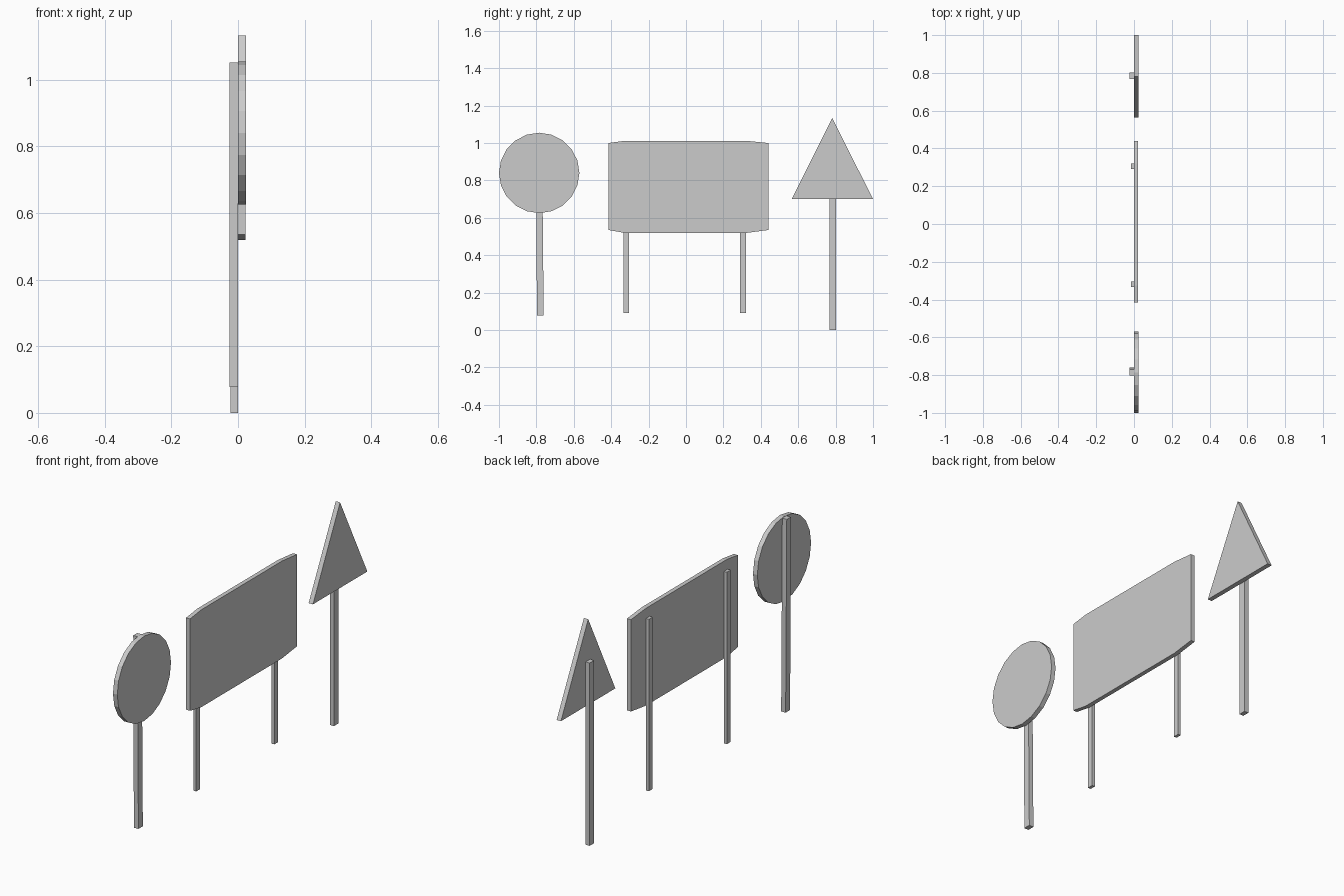
import bpy, bmesh
from math import cos, sin, tau

if "Cube" in bpy.data.objects:
    bpy.data.objects.remove(bpy.data.objects["Cube"])


def plate(name, outline, x0=0.0, x1=0.024):
    """Extrude a (y, z) outline along x."""
    bm = bmesh.new()
    face = bm.faces.new([bm.verts.new((x0, y, z)) for y, z in outline])
    ext = bmesh.ops.extrude_face_region(bm, geom=[face])
    verts = [v for v in ext["geom"] if isinstance(v, bmesh.types.BMVert)]
    bmesh.ops.translate(bm, verts=verts, vec=(x1 - x0, 0, 0))
    bmesh.ops.recalc_face_normals(bm, faces=bm.faces)
    mesh = bpy.data.meshes.new(name)
    bm.to_mesh(mesh)
    bm.free()
    obj = bpy.data.objects.new(name, mesh)
    bpy.context.collection.objects.link(obj)
    return obj


def post(name, bottom, top, z0, z1, depth):
    """Square post behind a sign; bottom and top are (y min, y max)."""
    return plate(name, [(bottom[0], z0), (bottom[1], z0), (top[1], z1), (top[0], z1)],
                 -depth, 0.0)


# Round sign on a slightly leaning post
plate("round_sign", [(-0.785 + 0.215 * cos(tau * i / 20), 0.84 + 0.215 * sin(tau * i / 20))
                     for i in range(20)])
post("round_sign_post", (-0.797, -0.761), (-0.802, -0.77), 0.077, 1.052, 0.025)

# Wide board with gently clipped ends on two thin posts
plate("board", [(-0.415, 0.535), (-0.325, 0.519), (0.32, 0.519), (0.44, 0.535),
                (0.44, 1.0), (0.32, 1.012), (-0.325, 1.012), (-0.415, 1.0)], x1=0.022)
for side, y in (("left", -0.319), ("right", 0.305)):
    span = (y - 0.015, y + 0.015)
    post("board_post_" + side, span, span, 0.09, 0.96, 0.016)

# Triangular sign on a single post
plate("triangle_sign", [(0.565, 0.70), (1.0, 0.70), (0.782, 1.133)])
post("triangle_sign_post", (0.767, 0.803), (0.767, 0.803), 0.0, 0.925, 0.023)
